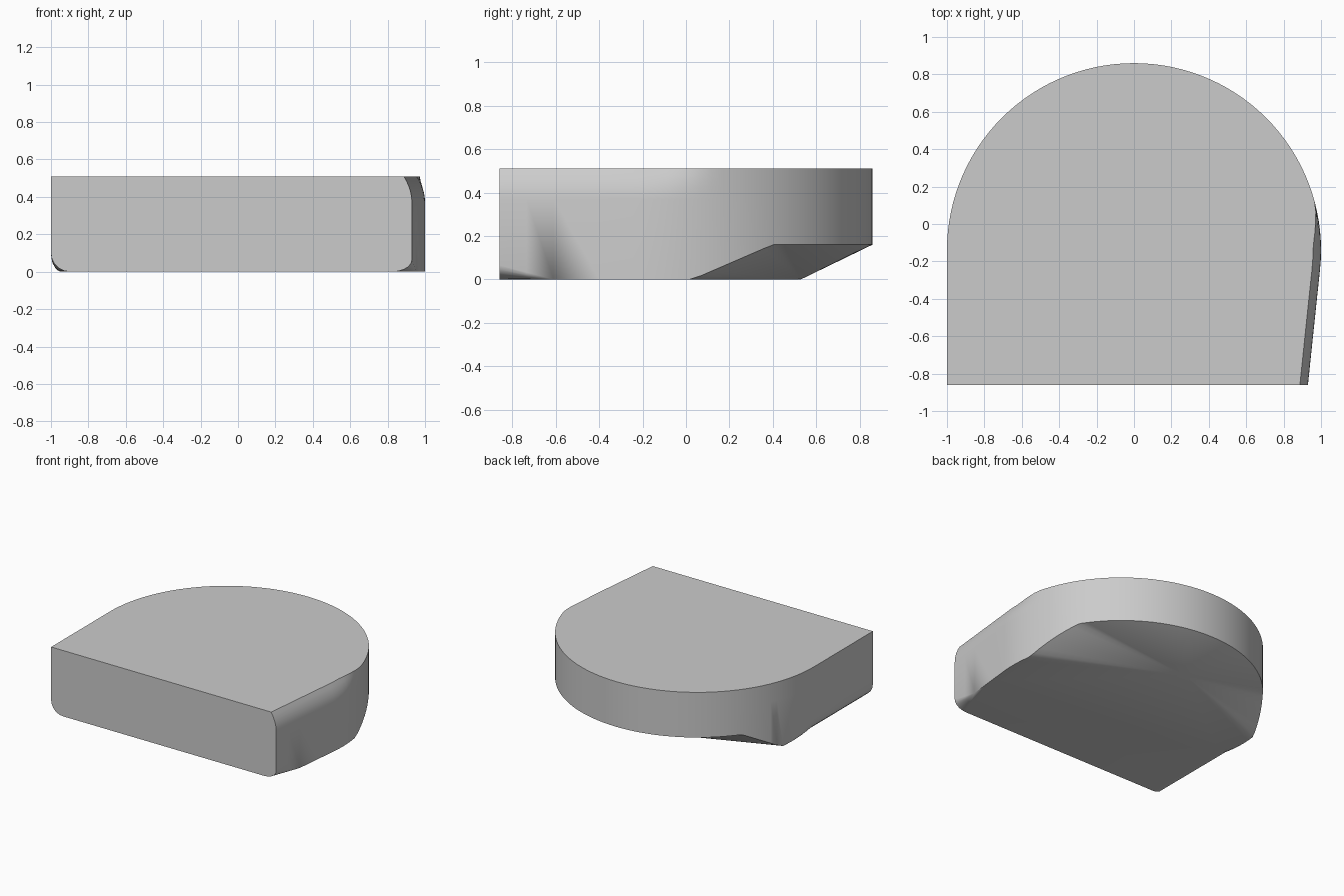
import bpy
import bmesh
from math import sin, cos, pi, radians

cube = bpy.data.objects.get("Cube")
if cube:
    bpy.data.objects.remove(cube)

HEIGHT, FRONT, CENTRE_Y = 0.51, -0.86, -0.14
LIFT = 0.16       # height of the wall's lower edge at the back
SHOULDER = 0.37   # where the left wall starts to lean inwards
STEPS = 5


def ramp(value, start, end):
    return min(1, max(0, (value - start) / (end - start)))


def edge_column(x, y):
    """Points of the side wall from top to bottom at one outline point."""
    side = 1 if x > 0 else -1
    if side > 0:
        lean = 0.043 * ramp(y, 0.1, -0.12)
        lift = LIFT * ramp(y, 0.03, 0.4)
        taper = ramp(y, -0.61, FRONT)
        width, rise = 0.105 * taper, 0.065 * taper
    else:
        lean = 0
        lift = LIFT * ramp(y, 0.18, 0.46)
        width = rise = 0.1 * ramp(y, 0.18, CENTRE_Y)
    points = []
    # leaning shoulder
    for i in range(STEPS + 1):
        u = 1 - i / STEPS
        z = SHOULDER + (HEIGHT - SHOULDER) * u
        points.append((x - side * lean * u * u, y, z))
    # rounded lower edge
    for i in range(STEPS + 1):
        a = pi / 2 * i / STEPS
        points.append((x - side * width * (1 - cos(a)), y, lift + rise * (1 - sin(a))))
    return points


# Outline: slanted left side, round back, straight right side
outline = [(0.93, FRONT), (0.943, -0.735), (0.956, -0.61), (0.978, -0.4)]
for deg in range(-6, 181, 3):
    outline.append((cos(radians(deg)), CENTRE_Y + sin(radians(deg))))
outline += [(-1, -0.5), (-1, FRONT)]

bm = bmesh.new()
columns = [[bm.verts.new(p) for p in edge_column(x, y)] for x, y in outline]

# Side wall
for a, b in zip(columns, columns[1:]):
    for i in range(len(a) - 1):
        bm.faces.new((a[i], a[i + 1], b[i + 1], b[i]))

# Flat top and front
bm.faces.new([c[0] for c in columns])
bm.faces.new(columns[0] + columns[-1][::-1])

# Underside: flat base up to a point, then a fan rising to the back edge
apex = bm.verts.new((-0.04, 0.53, 0))
rim = [c[-1] for c in columns]
flat = [v.co.z < 0.0001 for v in rim]
first = flat.index(False) - 1
last = len(flat) - flat[::-1].index(False)
bm.faces.new(rim[last:] + rim[:first + 1] + [apex])
for a, b in zip(rim[first:last], rim[first + 1:last + 1]):
    bm.faces.new((a, b, apex))

bmesh.ops.remove_doubles(bm, verts=bm.verts[:], dist=0.0002)
bmesh.ops.recalc_face_normals(bm, faces=bm.faces[:])

mesh = bpy.data.meshes.new("rounded_slab")
bm.to_mesh(mesh)
bm.free()
slab = bpy.data.objects.new("rounded_slab", mesh)
bpy.context.collection.objects.link(slab)

# Grey material
grey = bpy.data.materials.new("light grey")
grey.use_nodes = True
colour = (0.6, 0.6, 0.6, 1)
grey.diffuse_color = colour
grey.node_tree.nodes["Principled BSDF"].inputs["Base Color"].default_value = colour
mesh.materials.append(grey)

# Smooth wall, sharp rims
bpy.ops.object.select_all(action="DESELECT")
slab.select_set(True)
bpy.context.view_layer.objects.active = slab
bpy.ops.object.shade_smooth_by_angle(angle=radians(30))
